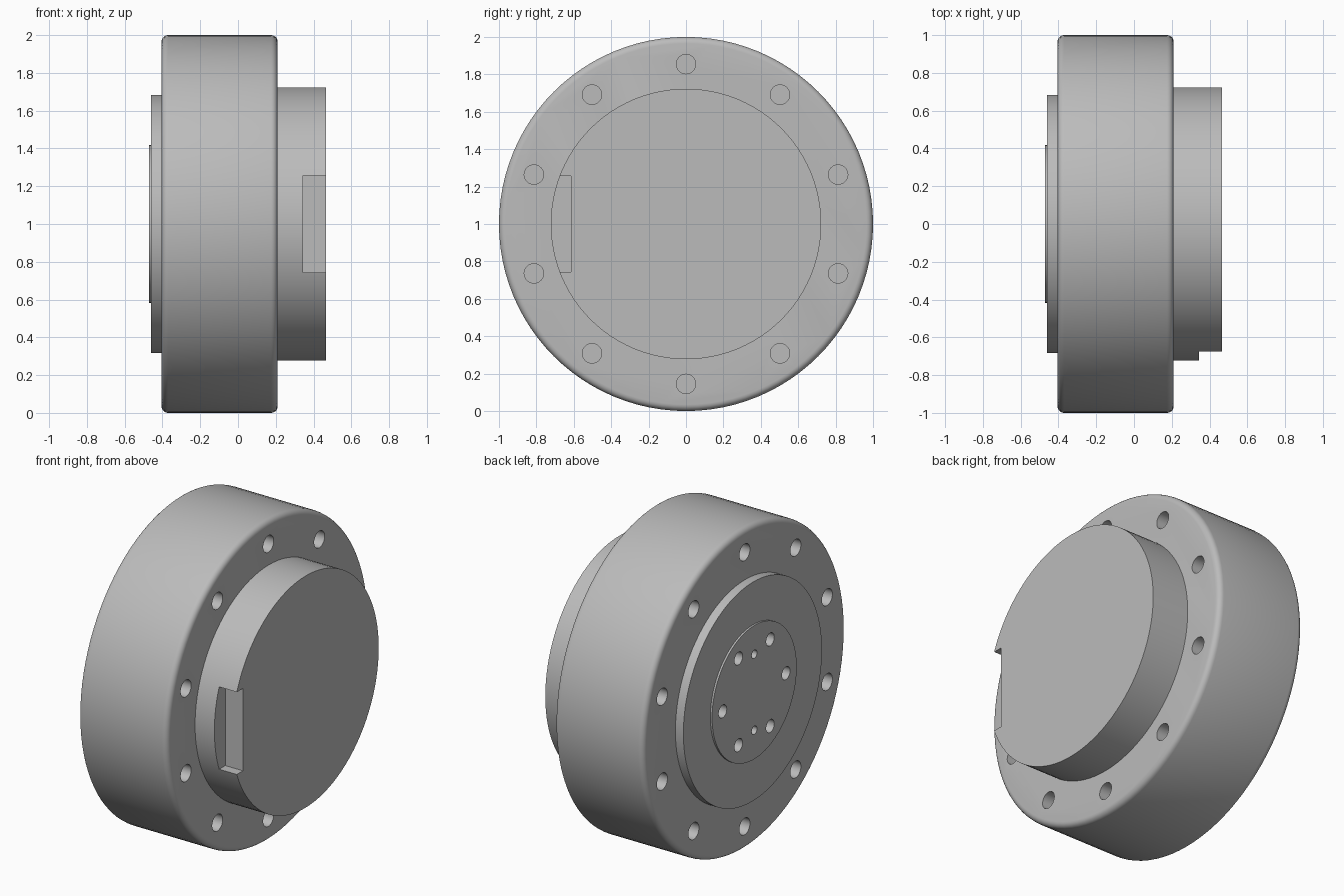
import bpy, bmesh, math
from mathutils import Matrix, Vector

if "Cube" in bpy.data.objects:
    bpy.data.objects.remove(bpy.data.objects["Cube"])

grey = bpy.data.materials.new("machined_grey")
grey.use_nodes = True
COLOUR = (0.5, 0.5, 0.5, 1)
grey.diffuse_color = COLOUR
grey.node_tree.nodes["Principled BSDF"].inputs["Base Color"].default_value = COLOUR

AXIS_Z = 1.0  # height of the central axis


def finish(name, bm):
    mesh = bpy.data.meshes.new(name)
    bm.to_mesh(mesh)
    bm.free()
    mesh.materials.append(grey)
    obj = bpy.data.objects.new(name, mesh)
    bpy.context.collection.objects.link(obj)
    return obj


def add_disc(bm, x0, x1, radius, y=0, z=0, segments=96):
    """Cylinder lying along x, placed relative to the central axis."""
    place = Matrix.Translation(((x0 + x1) / 2, y, AXIS_Z + z)) @ Matrix.Rotation(math.pi / 2, 4, 'Y')
    bmesh.ops.create_cone(bm, cap_ends=True, segments=segments, radius1=radius,
                          radius2=radius, depth=x1 - x0, matrix=place)


def disc(name, x0, x1, radius, round_edge=0):
    bm = bmesh.new()
    add_disc(bm, x0, x1, radius)
    if round_edge:
        rims = [e for e in bm.edges if abs(e.verts[0].co.x - e.verts[1].co.x) < 1e-4]
        bmesh.ops.bevel(bm, geom=rims, offset=round_edge, segments=5, profile=0.5, affect='EDGES')
    return finish(name, bm)


def hole_ring(bm, x0, x1, radius, ring, count, start=0):
    for i in range(count):
        a = start + math.tau * i / count
        add_disc(bm, x0, x1, radius, ring * math.cos(a), ring * math.sin(a), 32)


def cut(target, cutter):
    mod = target.modifiers.new("cut", 'BOOLEAN')
    mod.operation = 'DIFFERENCE'
    mod.solver = 'EXACT'
    mod.object = cutter
    bpy.context.view_layer.objects.active = target
    bpy.ops.object.modifier_apply(modifier=mod.name)


# Main parts
housing = disc("housing", -0.405, 0.21, 1.0, 0.035)
rear_flange = disc("output_flange", -0.46, -0.39, 0.683)
hub = disc("output_hub", -0.472, -0.45, 0.417)
cover = disc("motor_cover", 0.19, 0.465, 0.723)

# Blind bolt holes on both housing faces
bm = bmesh.new()
for x0, x1 in ((-0.5, -0.2), (0.01, 0.3)):
    hole_ring(bm, x0, x1, 0.052, 0.855, 10, math.pi / 2)
bolt_cutter = finish("bolt_hole_cutter", bm)

# Screw and dowel holes in the hub
bm = bmesh.new()
hole_ring(bm, -0.55, -0.34, 0.04, 0.312, 6)
hole_ring(bm, -0.55, -0.34, 0.026, 0.237, 2, math.pi / 2)
hub_cutter = finish("hub_hole_cutter", bm)

# Cable notch in the rim of the cover
bm = bmesh.new()
low, high = Vector((0.343, -0.9, AXIS_Z - 0.257)), Vector((0.6, -0.615, AXIS_Z + 0.257))
bmesh.ops.create_cube(bm, size=1, matrix=Matrix.Translation((low + high) / 2)
                      @ Matrix.Diagonal((high - low).to_4d()))
notch_cutter = finish("notch_cutter", bm)

cut(housing, bolt_cutter)
for part in (housing, rear_flange, hub):
    cut(part, hub_cutter)
cut(cover, notch_cutter)
for cutter in (bolt_cutter, hub_cutter, notch_cutter):
    bpy.data.objects.remove(cutter)

# Smooth round walls, sharp rims
bpy.ops.object.select_all(action='DESELECT')
for part in (housing, rear_flange, hub, cover):
    part.select_set(True)
bpy.context.view_layer.objects.active = housing
bpy.ops.object.shade_smooth_by_angle(angle=math.radians(30))
